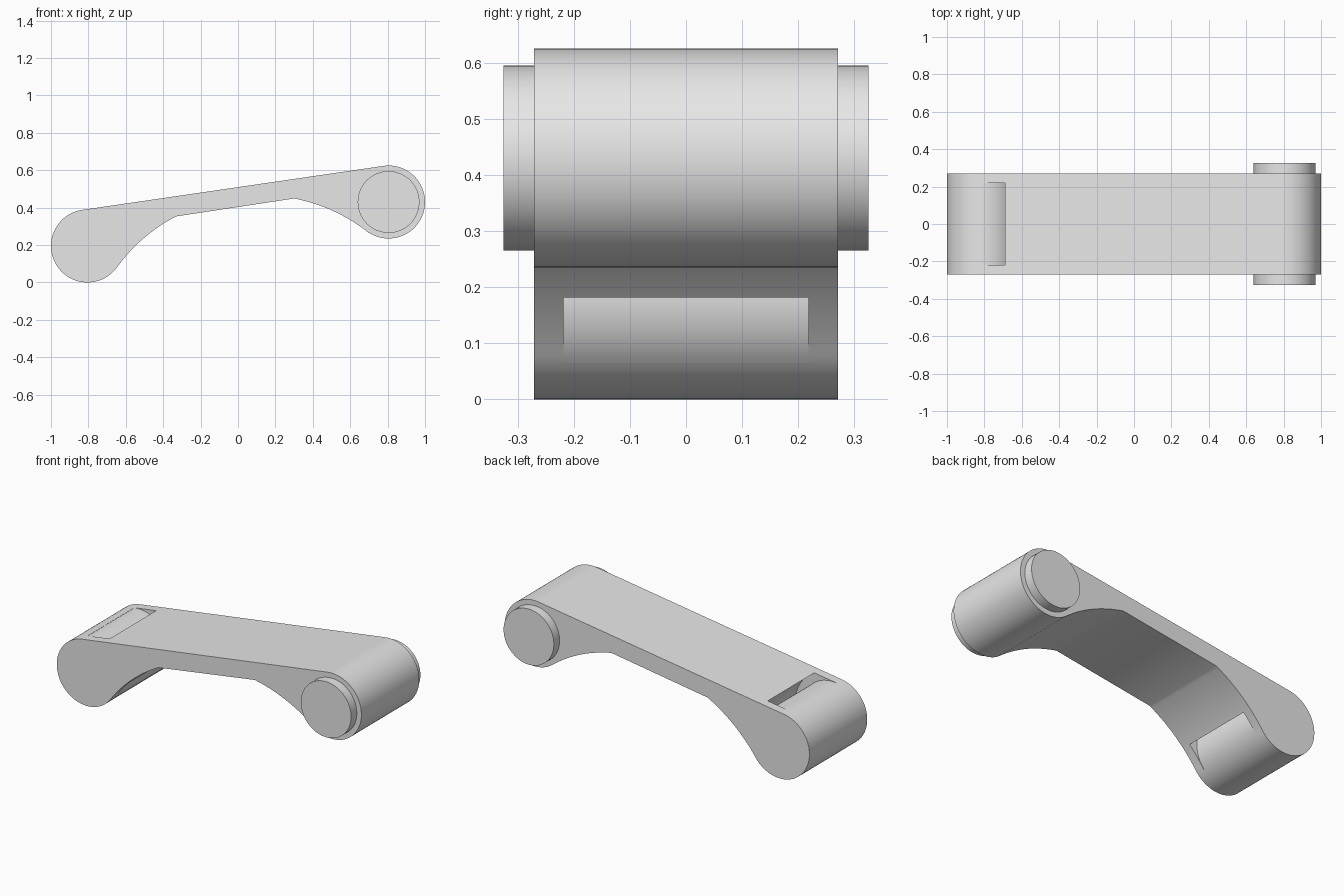
import bpy, bmesh
from math import cos, sin, radians
from mathutils import Vector

cube = bpy.data.objects.get("Cube")
if cube:
    bpy.data.objects.remove(cube, do_unlink=True)

# Single plain grey finish
grey = bpy.data.materials.new("plain grey")
grey.use_nodes = True
colour = (0.8, 0.8, 0.8, 1)
grey.diffuse_color = colour
grey.node_tree.nodes["Principled BSDF"].inputs["Base Color"].default_value = colour

R = 0.195                      # end barrel radius
LOW = Vector((-0.805, R))      # barrel centres in x, z
HIGH = Vector((0.805, 0.43))
TANGENT = 98.3                 # direction square to the top face


def arc(centre, radius, start, end, steps):
    """Points on a circle between two angles in degrees."""
    angles = [radians(start + (end - start) * i / steps) for i in range(steps + 1)]
    return [centre + radius * Vector((cos(a), sin(a))) for a in angles]


def bow(a, b, rise, steps=24):
    """Points of a shallow arch strictly between a and b."""
    chord = b - a
    normal = Vector((-chord.y, chord.x)).normalized()
    ts = [i / steps for i in range(1, steps)]
    return [a + chord * t + normal * (4 * rise * t * (1 - t)) for t in ts]


def prism(name, outline, half_width):
    """Extrude an x, z outline evenly to both sides of y = 0."""
    bm = bmesh.new()
    face = bm.faces.new([bm.verts.new((p.x, -half_width, p.y)) for p in outline])
    grown = bmesh.ops.extrude_face_region(bm, geom=[face])["geom"]
    verts = [v for v in grown if isinstance(v, bmesh.types.BMVert)]
    bmesh.ops.translate(bm, verts=verts, vec=(0, 2 * half_width, 0))
    bmesh.ops.recalc_face_normals(bm, faces=bm.faces)
    mesh = bpy.data.meshes.new(name)
    bm.to_mesh(mesh)
    bm.free()
    mesh.materials.append(grey)
    obj = bpy.data.objects.new(name, mesh)
    bpy.context.collection.objects.link(obj)
    return obj


def activate(obj):
    bpy.ops.object.select_all(action="DESELECT")
    obj.select_set(True)
    bpy.context.view_layer.objects.active = obj


# Arm: two barrels joined by a bar with arched undersides
low_barrel = arc(LOW, R, TANGENT, 322, 64)
high_barrel = arc(HIGH, R, -126.6, TANGENT, 64)
bar_low, bar_high = Vector((-0.332, 0.353)), Vector((0.30, 0.449))
outline = (low_barrel + bow(low_barrel[-1], bar_low, 0.025) + [bar_low, bar_high]
           + bow(bar_high, high_barrel[0], 0.025) + high_barrel)
arm = prism("arm", outline, 0.271)

# Curved strap slot wrapping around the lower barrel
ring = arc(LOW, 0.243, -42, TANGENT, 48) + arc(LOW, R - 0.001, TANGENT, -42, 48)
slot = prism("slot_cutter", ring, 0.218)
slot.hide_render = True
cut = arm.modifiers.new("strap slot", "BOOLEAN")
cut.operation = "DIFFERENCE"
cut.solver = "EXACT"
cut.object = slot
activate(arm)
bpy.ops.object.modifier_apply(modifier=cut.name)
bpy.data.objects.remove(slot, do_unlink=True)

# Pivot pin through the upper barrel
pin = prism("pivot_pin", arc(HIGH, 0.165, 0, 354.375, 63), 0.325)

for obj in (arm, pin):
    activate(obj)
    bpy.ops.object.shade_smooth_by_angle(angle=radians(25))
